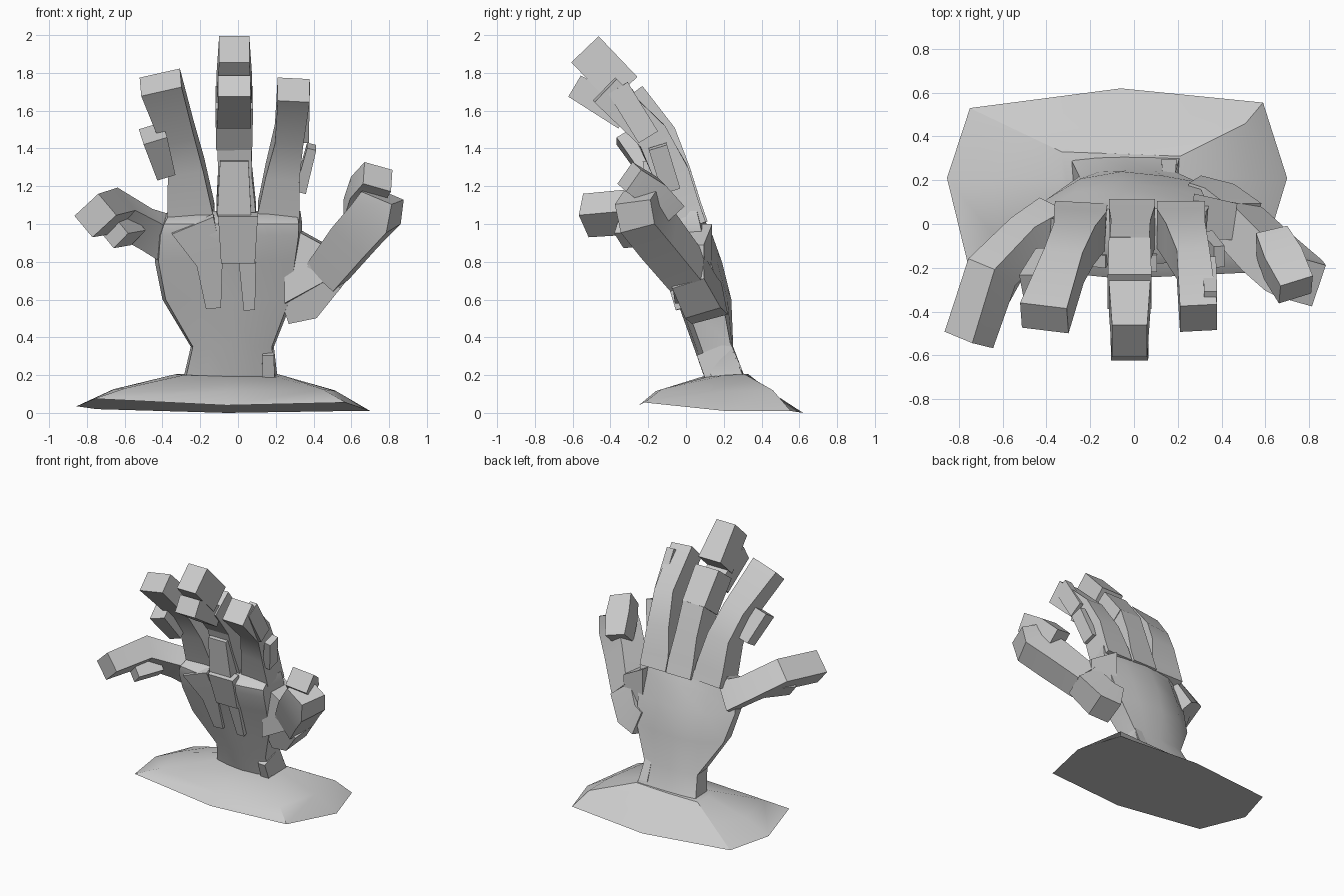
import bpy, bmesh, math
from mathutils import Vector

cube = bpy.data.objects.get("Cube")
if cube:
    bpy.data.objects.remove(cube, do_unlink=True)

# One stone grey for everything
stone = bpy.data.materials.new("stone_grey")
stone.use_nodes = True
grey = (0.6, 0.6, 0.6, 1)
stone.diffuse_color = grey
stone.node_tree.nodes["Principled BSDF"].inputs["Base Color"].default_value = grey


def loft(name, rings, angle=30):
    """Skin a list of equal-length point rings and cap both ends."""
    bm = bmesh.new()
    loops = [[bm.verts.new(p) for p in ring] for ring in rings]
    n = len(loops[0])
    for a, b in zip(loops, loops[1:]):
        for i in range(n):
            j = (i + 1) % n
            bm.faces.new((a[i], a[j], b[j], b[i]))
    bm.faces.new(loops[0])
    bm.faces.new(loops[-1])
    bmesh.ops.recalc_face_normals(bm, faces=bm.faces)
    mesh = bpy.data.meshes.new(name)
    bm.to_mesh(mesh)
    bm.free()
    mesh.materials.append(stone)
    obj = bpy.data.objects.new(name, mesh)
    bpy.context.collection.objects.link(obj)
    bpy.ops.object.select_all(action='DESELECT')
    obj.select_set(True)
    bpy.context.view_layer.objects.active = obj
    bpy.ops.object.shade_smooth_by_angle(angle=math.radians(angle))


def limb(name, path, side=(1, 0, 0)):
    """Four-sided limb along (x, y, z, width, thickness) stations."""
    pts = [Vector(p[:3]) for p in path]
    rings = []
    for i, p in enumerate(pts):
        t = (pts[min(i + 1, len(pts) - 1)] - pts[max(i - 1, 0)]).normalized()
        s = Vector(side)
        s = (s - t * s.dot(t)).normalized()
        n = t.cross(s)
        w, d = path[i][3] / 2, path[i][4] / 2
        rings.append([p + s * w * a + n * d * b
                      for a, b in ((-1, -1), (1, -1), (1, 1), (-1, 1))])
    loft(name, rings)


# Base: irregular eight-sided slab rising to a small plateau
rim = [(-0.855, 0.21, 0.035), (-0.76, -0.18, 0.075), (-0.06, -0.25, 0.04), (0.57, -0.22, 0.055),
       (0.70, 0.21, 0.01), (0.59, 0.555, 0.01), (-0.06, 0.62, 0.0), (-0.75, 0.53, 0.02)]
shoulder = [(-0.66, 0.21, 0.125), (-0.60, -0.10, 0.13), (-0.06, -0.16, 0.115), (0.45, -0.13, 0.125),
            (0.52, 0.21, 0.115), (0.51, 0.46, 0.12), (-0.05, 0.45, 0.11), (-0.52, 0.42, 0.12)]
plateau = [(-0.33, 0.21, 0.205), (-0.29, 0.11, 0.2), (-0.05, 0.08, 0.19), (0.2, 0.11, 0.19),
           (0.23, 0.21, 0.2), (0.21, 0.31, 0.205), (-0.05, 0.32, 0.2), (-0.33, 0.33, 0.205)]
loft("base", [rim, shoulder, plateau], 25)

# Wrist and palm: z, left x, right x, back y, front y, bow of the back
sections = [(0.18, -0.29, 0.21, 0.315, 0.10, 0.01),
            (0.35, -0.25, 0.19, 0.25, 0.04, 0.02),
            (0.60, -0.40, 0.29, 0.24, -0.05, 0.08),
            (0.80, -0.44, 0.32, 0.19, -0.12, 0.10),
            (0.94, -0.43, 0.34, 0.14, -0.18, 0.09),
            (1.00, -0.41, 0.34, 0.11, -0.19, 0.06),
            (1.07, -0.37, 0.33, 0.075, -0.10, 0.03)]
us = (-1, -0.55, 0, 0.55, 1)
rings = []
for z, xl, xr, yb, yf, bow in sections:
    mid, half = (xl + xr) / 2, (xr - xl) / 2
    # The little-finger edge curls forward more than the thumb edge
    back = [(mid + half * u, yb - bow * u * u * (1.1 - 0.5 * u), z) for u in us]
    front = [(mid + half * u * 0.95, yf + 0.04 * u * u, z) for u in reversed(us)]
    rings.append(back + front)
loft("palm", rings, 40)

# Raised pads on the palm, and a block beside the wrist
limb("palm_pad_upper", [(0.0, -0.11, 0.80, 0.18, 0.06), (0.0, -0.18, 1.05, 0.21, 0.08)])
limb("palm_pad_side", [(-0.13, -0.03, 0.56, 0.08, 0.05), (-0.15, -0.10, 0.80, 0.14, 0.06),
                       (-0.24, -0.16, 1.0, 0.24, 0.06)])
limb("palm_pad_lower", [(0.06, -0.03, 0.55, 0.06, 0.05), (0.05, -0.10, 0.80, 0.09, 0.06)])
limb("wrist_block", [(0.16, 0.205, 0.19, 0.07, 0.20), (0.16, 0.145, 0.34, 0.06, 0.19)])

# Middle finger with overlapping joints
limb("middle_finger", [(-0.01, 0.02, 0.98, 0.21, 0.20), (-0.01, -0.015, 1.08, 0.21, 0.20),
                       (-0.015, -0.075, 1.27, 0.18, 0.20), (-0.02, -0.15, 1.48, 0.18, 0.19)])
limb("middle_finger_knuckle", [(-0.02, -0.13, 1.05, 0.18, 0.12),
                               (-0.02, -0.18, 1.34, 0.15, 0.10)])
limb("middle_finger_joint", [(-0.02, -0.14, 1.45, 0.19, 0.20), (-0.02, -0.31, 1.67, 0.20, 0.20)])
limb("middle_finger_pad", [(-0.02, -0.32, 1.57, 0.18, 0.15), (-0.02, -0.59, 1.73, 0.17, 0.13)])
limb("middle_finger_tip", [(-0.02, -0.33, 1.71, 0.19, 0.20), (-0.02, -0.535, 1.925, 0.16, 0.20)])

# Index finger with slivers along its outer side
limb("index_finger", [(0.215, 0.015, 0.98, 0.22, 0.19), (0.215, -0.02, 1.08, 0.22, 0.19),
                      (0.235, -0.08, 1.27, 0.18, 0.19), (0.27, -0.18, 1.47, 0.15, 0.17),
                      (0.295, -0.43, 1.71, 0.17, 0.17)])
limb("index_finger_spur", [(0.33, -0.08, 1.18, 0.06, 0.10), (0.39, -0.15, 1.41, 0.05, 0.10)])
limb("index_finger_side", [(0.345, -0.20, 1.46, 0.06, 0.12), (0.35, -0.36, 1.72, 0.06, 0.12)])

# Ring finger and its side block
limb("ring_finger", [(-0.245, 0.01, 0.98, 0.24, 0.19), (-0.25, -0.025, 1.08, 0.24, 0.19),
                     (-0.275, -0.09, 1.30, 0.19, 0.19), (-0.32, -0.19, 1.48, 0.18, 0.17),
                     (-0.41, -0.43, 1.75, 0.22, 0.15)], (0.96, -0.12, 0.22))
limb("ring_finger_block", [(-0.39, -0.17, 1.28, 0.10, 0.14), (-0.45, -0.30, 1.48, 0.13, 0.16)],
     (0.95, 0, 0.3))

# Little finger reaching sideways and forward
limb("little_finger", [(-0.35, 0.02, 0.91, 0.22, 0.17), (-0.48, -0.055, 0.97, 0.18, 0.16),
                       (-0.65, -0.22, 1.07, 0.18, 0.17), (-0.755, -0.53, 1.045, 0.18, 0.15)],
     (0.75, -0.1, 0.65))
limb("little_finger_block", [(-0.57, -0.17, 0.98, 0.12, 0.14), (-0.66, -0.34, 0.96, 0.12, 0.13)],
     (0.75, -0.1, 0.65))

# Thumb: root, web, outer segments and tip block
limb("thumb_root", [(0.26, 0.11, 0.58, 0.18, 0.20), (0.37, 0.08, 0.61, 0.21, 0.20),
                    (0.48, 0.01, 0.75, 0.21, 0.18)], (0.8, 0, -0.6))
limb("thumb_web", [(0.26, 0.04, 0.79, 0.42, 0.20), (0.46, 0.01, 0.79, 0.20, 0.17)], (0, 0, 1))
limb("thumb", [(0.47, 0.01, 0.74, 0.20, 0.19), (0.62, -0.14, 0.93, 0.23, 0.20),
               (0.73, -0.235, 1.05, 0.24, 0.20), (0.765, -0.26, 1.15, 0.18, 0.20)],
     (0.8, -0.2, -0.55))
limb("thumb_tip", [(0.63, -0.08, 1.06, 0.15, 0.15), (0.68, -0.18, 1.17, 0.18, 0.15),
                   (0.74, -0.30, 1.25, 0.16, 0.14)], (0.9, 0.2, -0.2))
